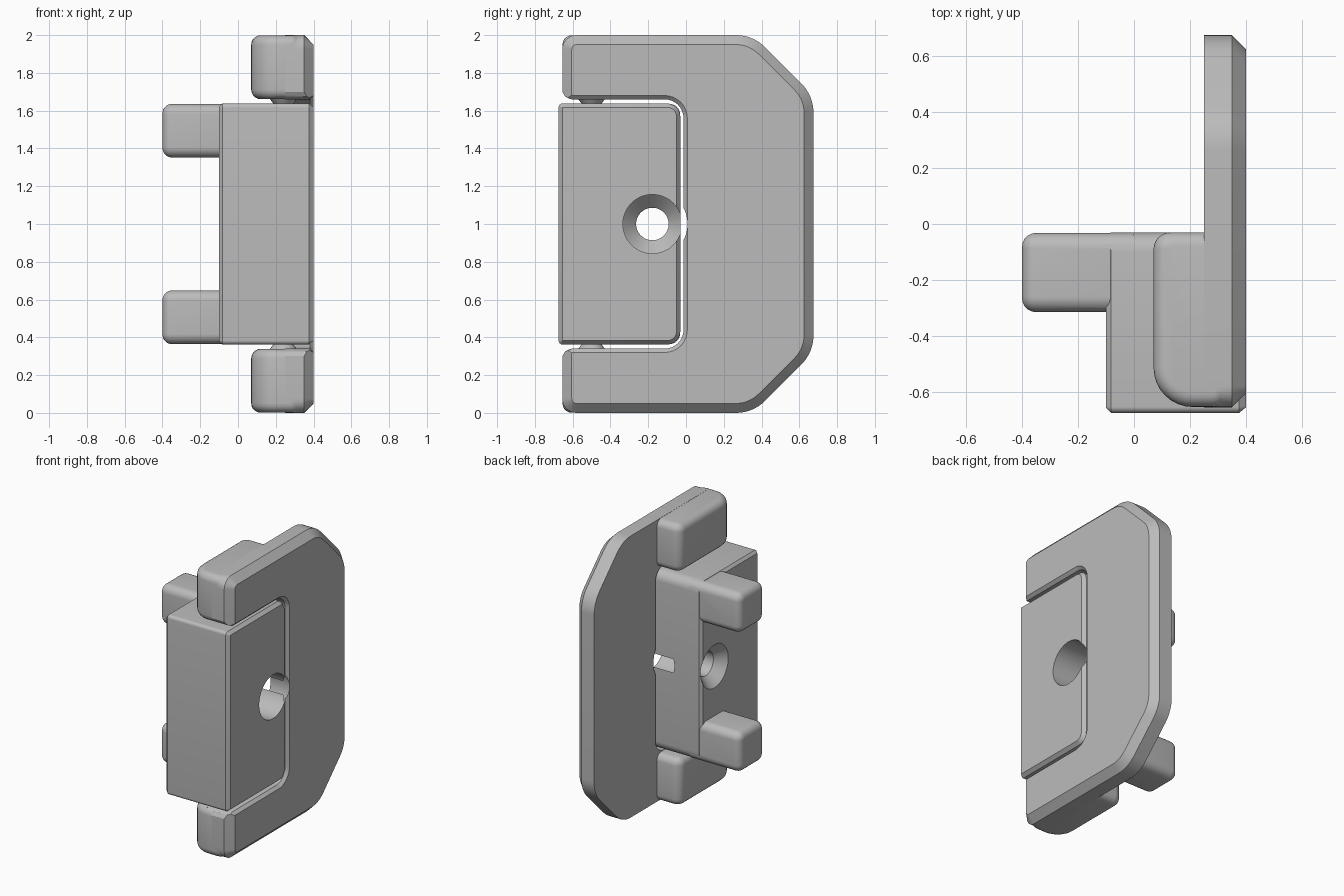
import bpy, bmesh, math
from mathutils import Vector

if "Cube" in bpy.data.objects:
    bpy.data.objects.remove(bpy.data.objects["Cube"])

grey = bpy.data.materials.new("grey")
grey.diffuse_color = (0.5, 0.5, 0.5, 1)
grey.use_nodes = True
grey.node_tree.nodes["Principled BSDF"].inputs["Base Color"].default_value = grey.diffuse_color


def rounded(corners, n=8):
    """Counter-clockwise 2D outline from (u, v, radius) corners."""
    out = []
    for i, (u, v, r) in enumerate(corners):
        p = Vector((u, v))
        if r == 0:
            out.append(p)
            continue
        a = (Vector(corners[i - 1][:2]) - p).normalized()
        b = (Vector(corners[(i + 1) % len(corners)][:2]) - p).normalized()
        half = a.angle(b) / 2
        centre = p + (a + b).normalized() * r / math.sin(half)
        start = p + a * r / math.tan(half) - centre
        sweep = math.pi - 2 * half
        s0 = math.atan2(start.y, start.x)
        for k in range(n + 1):
            t = s0 + sweep * k / n
            out.append(centre + Vector((math.cos(t), math.sin(t))) * r)
    return out


def inset(pts, d):
    """Shrink a counter-clockwise outline by d (negative grows it)."""
    out = []
    for i, p in enumerate(pts):
        e1 = (p - pts[i - 1]).normalized()
        e2 = (pts[(i + 1) % len(pts)] - p).normalized()
        n1, n2 = Vector((-e1.y, e1.x)), Vector((-e2.y, e2.x))
        out.append(p + (n1 + n2) * d / (1 + n1.dot(n2)))
    return out


def loft(name, rings, axis="x"):
    """Solid from (position, outline) rings along x (outline yz) or z (outline xy)."""
    bm = bmesh.new()
    loops = []
    for pos, pts in rings:
        loops.append([bm.verts.new((pos, p.x, p.y) if axis == "x" else (p.x, p.y, pos))
                      for p in pts])
    for a, b in zip(loops, loops[1:]):
        for i in range(len(a)):
            bm.faces.new((a[i - 1], a[i], b[i], b[i - 1]))
    bm.faces.new(loops[0])
    bm.faces.new(loops[-1])
    bmesh.ops.recalc_face_normals(bm, faces=bm.faces)
    me = bpy.data.meshes.new(name)
    bm.to_mesh(me)
    bm.free()
    me.materials.append(grey)
    ob = bpy.data.objects.new(name, me)
    bpy.context.collection.objects.link(ob)
    return ob


def combine(ob, other, op):
    m = ob.modifiers.new(op, "BOOLEAN")
    m.operation, m.solver, m.object = op, "EXACT", other
    bpy.context.view_layer.objects.active = ob
    bpy.ops.object.modifier_apply(modifier=m.name)
    bpy.data.objects.remove(other)


def smooth(ob):
    bpy.ops.object.select_all(action="DESELECT")
    ob.select_set(True)
    bpy.context.view_layer.objects.active = ob
    bpy.ops.object.shade_smooth_by_angle(angle=math.radians(30))


def circle(r, y=-0.178, z=1.0, n=48):
    return [Vector((y + r * math.cos(2 * math.pi * k / n),
                    z + r * math.sin(2 * math.pi * k / n))) for k in range(n)]


def soft_end(pts, pos, r, sign, n=5):
    """Rings of a rounded end at pos, growing in direction sign."""
    return [(pos + sign * r * (1 - math.cos(t)), inset(pts, r * (1 - math.sin(t))))
            for t in (math.pi / 2 * k / n for k in range(n + 1))]


# C-shaped frame plate with chamfered rim
rim = rounded([(-0.655, 0, 0.075), (0.355, 0, 0.22), (0.675, 0.32, 0.22),
               (0.675, 1.68, 0.22), (0.355, 2, 0.22), (-0.655, 2, 0.075)])
frame = loft("frame", [(0.25, rim), (0.35, rim), (0.4, inset(rim, 0.05))])

# Thick arm ends
arm = rounded([(0.07, -0.654, 0.14), (0.34, -0.654, 0.06),
               (0.34, -0.03, 0.06), (0.07, -0.03, 0.06)])
for z0, z1 in ((0.001, 0.339), (1.661, 1.999)):
    rings = soft_end(arm, z0, 0.05, 1) + soft_end(arm, z1, 0.05, -1)[::-1]
    combine(frame, loft("arm", rings, "z"), "UNION")

# Opening in the frame, flared at the outer face and at the mouth
mouth = rounded([(-0.75, 0.24, 0), (-0.67, 0.28, 0), (-0.655, 0.3, 0), (-0.64, 0.325, 0),
                 (-0.605, 0.34, 0), (-0.013, 0.34, 0.1), (-0.013, 1.66, 0.1),
                 (-0.605, 1.66, 0), (-0.64, 1.675, 0), (-0.655, 1.7, 0),
                 (-0.67, 1.72, 0), (-0.75, 1.76, 0)])
combine(frame, loft("opening", [(0.2, mouth), (0.38, mouth), (0.401, inset(mouth, -0.021)),
                                (0.45, inset(mouth, -0.021))]), "DIFFERENCE")
combine(frame, loft("frame_notch", [(0.2, circle(0.186)), (0.45, circle(0.186))]), "DIFFERENCE")
smooth(frame)

# Central block
side = rounded([(-0.675, 0.362, 0.022), (-0.03, 0.362, 0.07),
                (-0.03, 1.638, 0.07), (-0.675, 1.638, 0.022)])
block = loft("block", [(-0.1, inset(side, 0.018)), (-0.082, side),
                       (0.376, side), (0.4, inset(side, 0.02))])

# Two rounded pegs on the back of the block
for z0, z1 in ((0.364, 0.648), (1.352, 1.636)):
    sec = rounded([(-0.315, z0, 0.055), (-0.032, z0, 0.055),
                   (-0.032, z1, 0.055), (-0.315, z1, 0.055)])
    combine(block, loft("peg", soft_end(sec, -0.4, 0.05, 1) + [(0.0, sec)]), "UNION")

# Screw hole, counterbored on one side and countersunk on the other
bore = [(0.5, 0.156), (0.12, 0.156), (0.05, 0.086), (-0.03, 0.086), (-0.12, 0.172)]
combine(block, loft("screw_hole", [(x, circle(r)) for x, r in bore]), "DIFFERENCE")
smooth(block)

# Pivot cones between the block and the arms
for name, s in (("upper_pivot", 1), ("lower_pivot", -1)):
    cone = loft(name, [(1 + s * 0.62, circle(0.04, 0.24, -0.5, 24)),
                       (1 + s * 0.70, circle(0.1, 0.24, -0.5, 24))], "z")
    smooth(cone)
